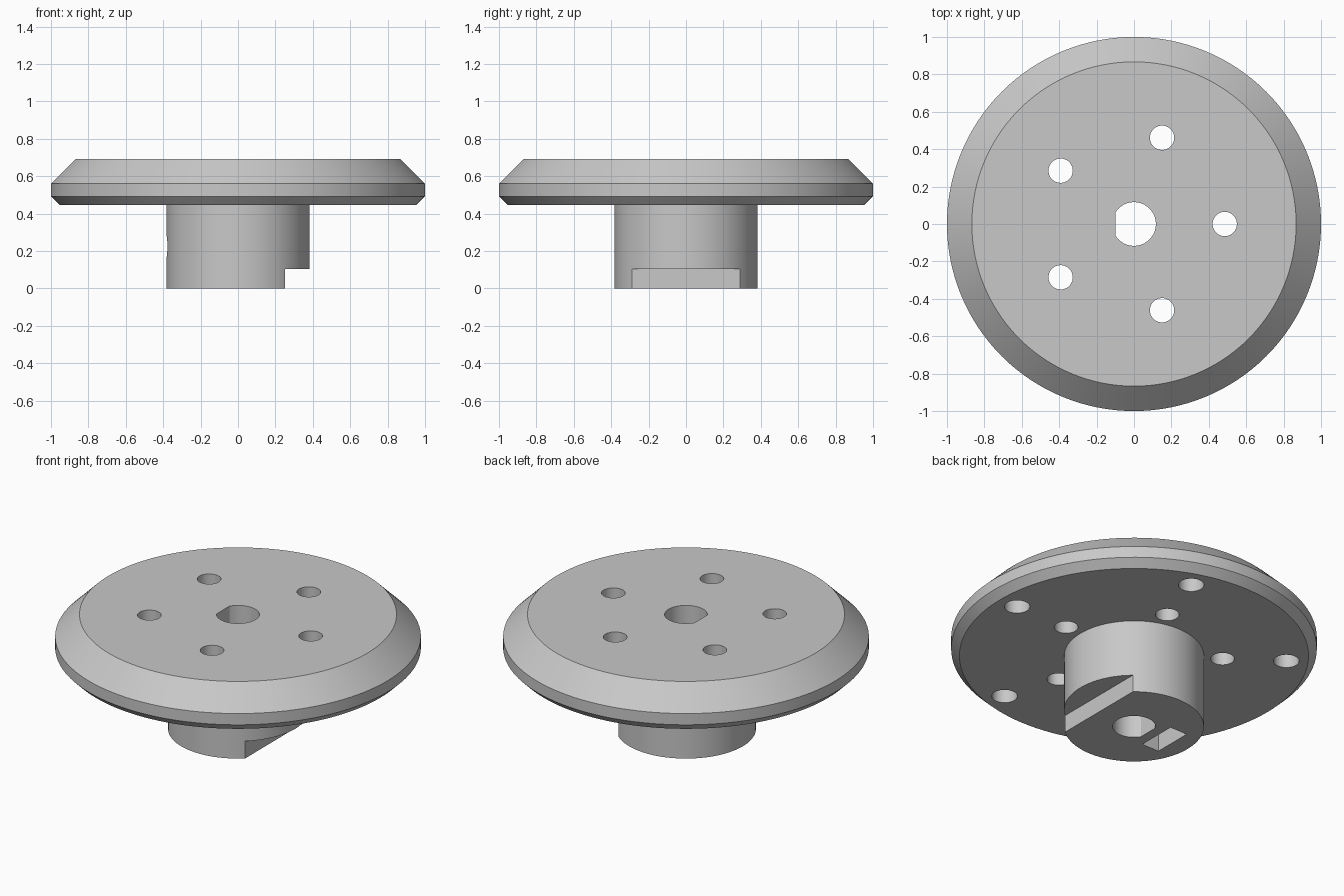
import bpy, bmesh
from math import cos, sin, pi, tau, radians

cube = bpy.data.objects.get("Cube")
if cube:
    bpy.data.objects.remove(cube, do_unlink=True)

grey = bpy.data.materials.new("plain grey")
grey.use_nodes = True
grey.diffuse_color = (0.58, 0.58, 0.58, 1)
grey.node_tree.nodes["Principled BSDF"].inputs["Base Color"].default_value = (0.58, 0.58, 0.58, 1)


def add_object(name, bm):
    bmesh.ops.recalc_face_normals(bm, faces=bm.faces)
    mesh = bpy.data.meshes.new(name)
    bm.to_mesh(mesh)
    bm.free()
    mesh.materials.append(grey)
    obj = bpy.data.objects.new(name, mesh)
    bpy.context.collection.objects.link(obj)
    return obj


def lathe(name, profile, sides):
    """Closed solid turned around z from (radius, height) pairs."""
    bm = bmesh.new()
    angles = [tau * i / sides for i in range(sides)]
    rings = [[bm.verts.new((r * cos(a), r * sin(a), z)) for a in angles] for r, z in profile]
    for low, high in zip(rings, rings[1:]):
        for i in range(sides):
            j = (i + 1) % sides
            bm.faces.new((low[i], low[j], high[j], high[i]))
    bm.faces.new(rings[0][::-1])
    bm.faces.new(rings[-1])
    return add_object(name, bm)


def box(name, low, high):
    bm = bmesh.new()
    bmesh.ops.create_cube(bm, size=1)
    for v in bm.verts:
        v.co = [(a + b) / 2 + c * (b - a) for a, b, c in zip(low, high, v.co)]
    return add_object(name, bm)


def drill(name, radius, low, high, x=0, y=0):
    hole = lathe(name, [(radius, low), (radius, high)], 48)
    hole.location = (x, y, 0)
    return hole


def carve(target, cutter):
    cutter.hide_render = True
    bpy.context.view_layer.update()
    mod = target.modifiers.new(cutter.name, "BOOLEAN")
    mod.operation = "DIFFERENCE"
    mod.solver = "EXACT"
    mod.object = cutter
    bpy.context.view_layer.objects.active = target
    bpy.ops.object.modifier_apply(modifier=mod.name)
    bpy.data.objects.remove(cutter, do_unlink=True)


# Bevelled disc with its hub, turned in one piece
wheel = lathe("flanged_hub", [(0.382, 0), (0.382, 0.447), (0.955, 0.447), (1, 0.492),
                              (1, 0.56), (0.867, 0.692)], 128)

# D-shaped shaft bore
bore = drill("shaft_bore", 0.117, -0.1, 0.9)
carve(bore, box("bore_flat", (-0.3, -0.3, -0.3), (-0.1, 0.3, 1)))
carve(wheel, bore)

# Five through holes and five blind holes in the underside
for i in range(5):
    a = tau * i / 5
    carve(wheel, drill("bolt_hole", 0.065, 0.3, 0.9, 0.485 * cos(a), 0.485 * sin(a)))
    carve(wheel, drill("blind_hole", 0.07, 0.3, 0.58, 0.835 * cos(a), 0.835 * sin(a)))

# Step cut from the hub's foot
carve(wheel, box("foot_step", (0.25, -0.5, -0.1), (0.5, 0.5, 0.104)))

# Nut pocket and the screw hole leading through it to the bore
carve(wheel, box("nut_pocket", (-0.275, -0.12, -0.1), (-0.16, 0.12, 0.34)))
screw = drill("screw_hole", 0.06, -0.6, -0.05)
screw.rotation_euler = (0, radians(90), 0)
screw.location = (0, 0, 0.225)
carve(wheel, screw)

# Smooth curved walls, crisp edges
bpy.ops.object.select_all(action="DESELECT")
wheel.select_set(True)
bpy.context.view_layer.objects.active = wheel
bpy.ops.object.shade_smooth_by_angle(angle=radians(25))
